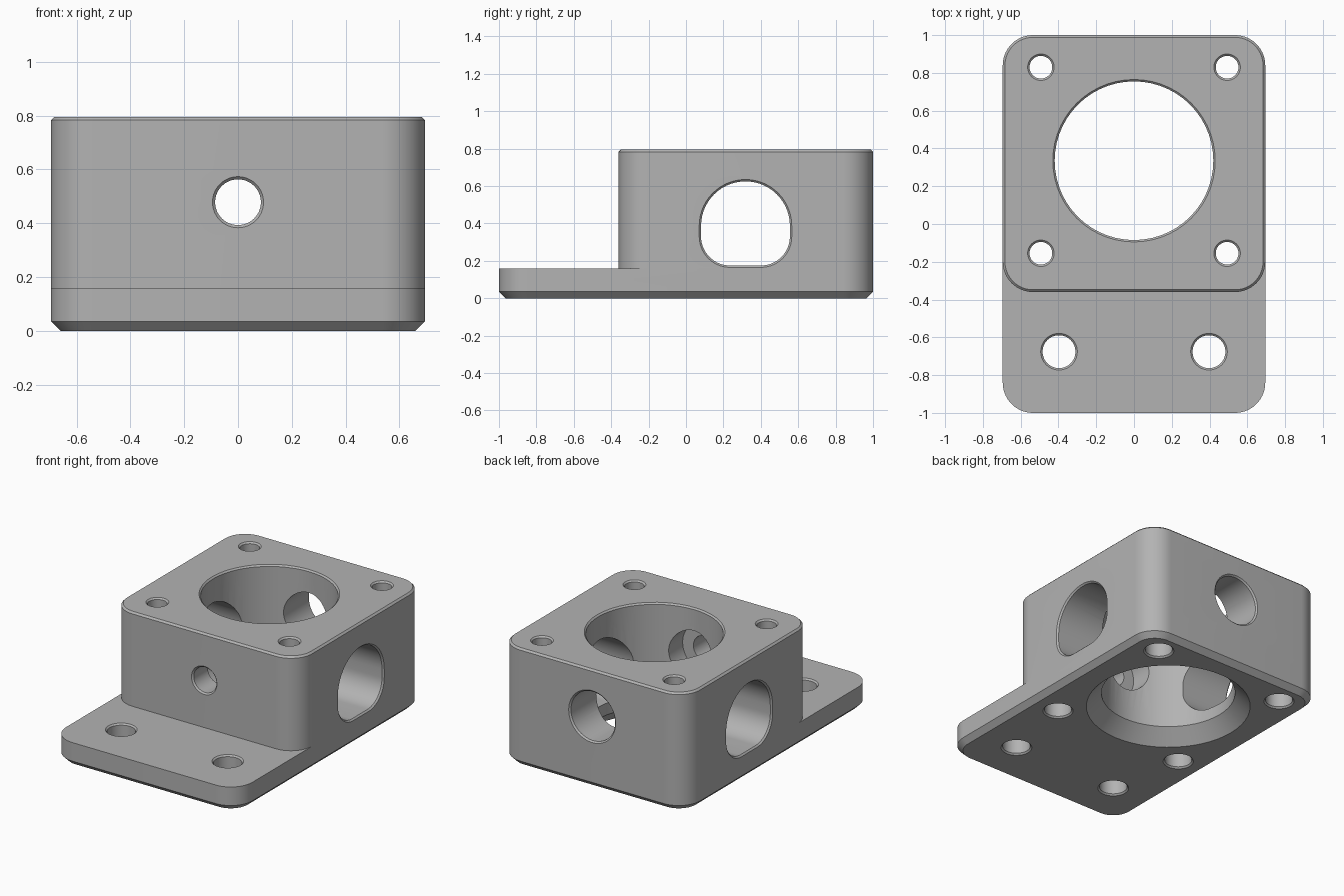
import bpy, bmesh
from math import cos, sin, radians
from mathutils import Vector

cube = bpy.data.objects.get("Cube")
if cube:
    bpy.data.objects.remove(cube, do_unlink=True)

grey = bpy.data.materials.new("machined grey")
grey.use_nodes = True
COLOUR = (0.45, 0.45, 0.45, 1)
grey.diffuse_color = COLOUR
grey.node_tree.nodes["Principled BSDF"].inputs["Base Color"].default_value = COLOUR


def outline(arcs, grow=0.0, steps=14):
    """2D loop made of arcs (cx, cy, radius, start, end), offset by grow."""
    pts = []
    for cx, cy, r, a, b in arcs:
        n = steps * max(1, round((b - a) / 90))
        last = n if b - a < 360 else n - 1
        for i in range(last + 1):
            t = radians(a + (b - a) * i / n)
            pts.append((cx + (r + grow) * cos(t), cy + (r + grow) * sin(t)))
    return pts


def loft(name, arcs, levels, axis="z"):
    """Solid through copies of an outline at (height, grow) levels along an axis."""
    place = {"x": lambda u, v, h: Vector((h, u, v)),
             "y": lambda u, v, h: Vector((u, h, v)),
             "z": lambda u, v, h: Vector((u, v, h))}[axis]
    bm = bmesh.new()
    rings = [[bm.verts.new(place(u, v, h)) for u, v in outline(arcs, g)] for h, g in levels]
    n = len(rings[0])
    for lo, hi in zip(rings, rings[1:]):
        for i in range(n):
            j = (i + 1) % n
            bm.faces.new((lo[i], lo[j], hi[j], hi[i]))
    bm.faces.new(rings[0])
    bm.faces.new(rings[-1])
    bmesh.ops.recalc_face_normals(bm, faces=bm.faces)
    mesh = bpy.data.meshes.new(name)
    bm.to_mesh(mesh)
    bm.free()
    mesh.materials.append(grey)
    obj = bpy.data.objects.new(name, mesh)
    bpy.context.collection.objects.link(obj)
    return obj


def rounded_rect(x, y0, y1, r):
    return [(x - r, y1 - r, r, 0, 90), (r - x, y1 - r, r, 90, 180),
            (r - x, y0 + r, r, 180, 270), (x - r, y0 + r, r, 270, 360)]


def hole(name, cx, cy, levels, axis="z"):
    """Round cutter; levels are (height, radius)."""
    return loft(name, [(cx, cy, 0, 0, 360)], levels, axis)


W, TOP, FLANGE, FRONT = 0.695, 0.795, 0.16, -0.36

# Base plate with chamfered underside, and the raised block
body = loft("housing_body", rounded_rect(W, -1, 1, FLANGE),
            [(0, -0.035), (0.035, 0), (FLANGE, 0)])
block = loft("block", rounded_rect(W, FRONT, 1, FLANGE),
             [(0.1, 0), (TOP - 0.012, 0), (TOP, -0.012)])
cutters = []

# Main bore, with a wide chamfer below
cutters.append(hole("main_bore", 0, 0.335, [
    (-0.02, 0.535), (0, 0.515), (0.095, 0.42),
    (TOP - 0.01, 0.42), (TOP, 0.43), (TOP + 0.01, 0.44)]))

for s in (-1, 1):
    # Cover screw holes, counterbored from below
    for y in (-0.155, 0.83):
        cutters.append(hole("screw_hole", s * 0.493, y, [
            (-0.01, 0.105), (0, 0.095), (0.01, 0.085), (0.2, 0.085), (0.2, 0.06),
            (TOP - 0.01, 0.06), (TOP, 0.07), (TOP + 0.01, 0.08)]))
    # Flange mounting holes
    cutters.append(hole("mounting_hole", s * 0.397, -0.676, [
        (-0.01, 0.107), (0, 0.097), (0.01, 0.087), (FLANGE - 0.01, 0.087),
        (FLANGE, 0.097), (FLANGE + 0.01, 0.107)]))

# Stepped passage from front to back
cutters.append(hole("shaft_passage", 0, 0.478, [
    (FRONT - 0.01, 0.105), (FRONT, 0.095), (FRONT + 0.01, 0.085), (-0.2, 0.085),
    (-0.2, 0.165), (0.99, 0.165), (1, 0.175), (1.01, 0.185)], "y"))

# Side windows: round top, flat bottom with rounded corners
window = [(0.318, 0.3875, 0.2475, 0, 180), (0.2355, 0.33, 0.165, 180, 270),
          (0.4005, 0.33, 0.165, 270, 360)]
cutters.append(loft("side_windows", window, [
    (-W - 0.01, 0.01), (-W, 0), (0.01 - W, -0.01),
    (W - 0.01, -0.01), (W, 0), (W + 0.01, 0.01)], "x"))

# Join the block, cut the holes and bake the result
for tool in [block] + cutters:
    tool.hide_render = True
    mod = body.modifiers.new(tool.name, "BOOLEAN")
    mod.operation = "UNION" if tool is block else "DIFFERENCE"
    mod.solver = "EXACT"
    mod.object = tool
baked = bpy.data.meshes.new_from_object(
    body.evaluated_get(bpy.context.evaluated_depsgraph_get()))
body.modifiers.clear()
body.data = baked
for tool in [block] + cutters:
    bpy.data.objects.remove(tool, do_unlink=True)

bpy.ops.object.select_all(action="DESELECT")
body.select_set(True)
bpy.context.view_layer.objects.active = body
bpy.ops.object.shade_smooth_by_angle(angle=radians(30))
